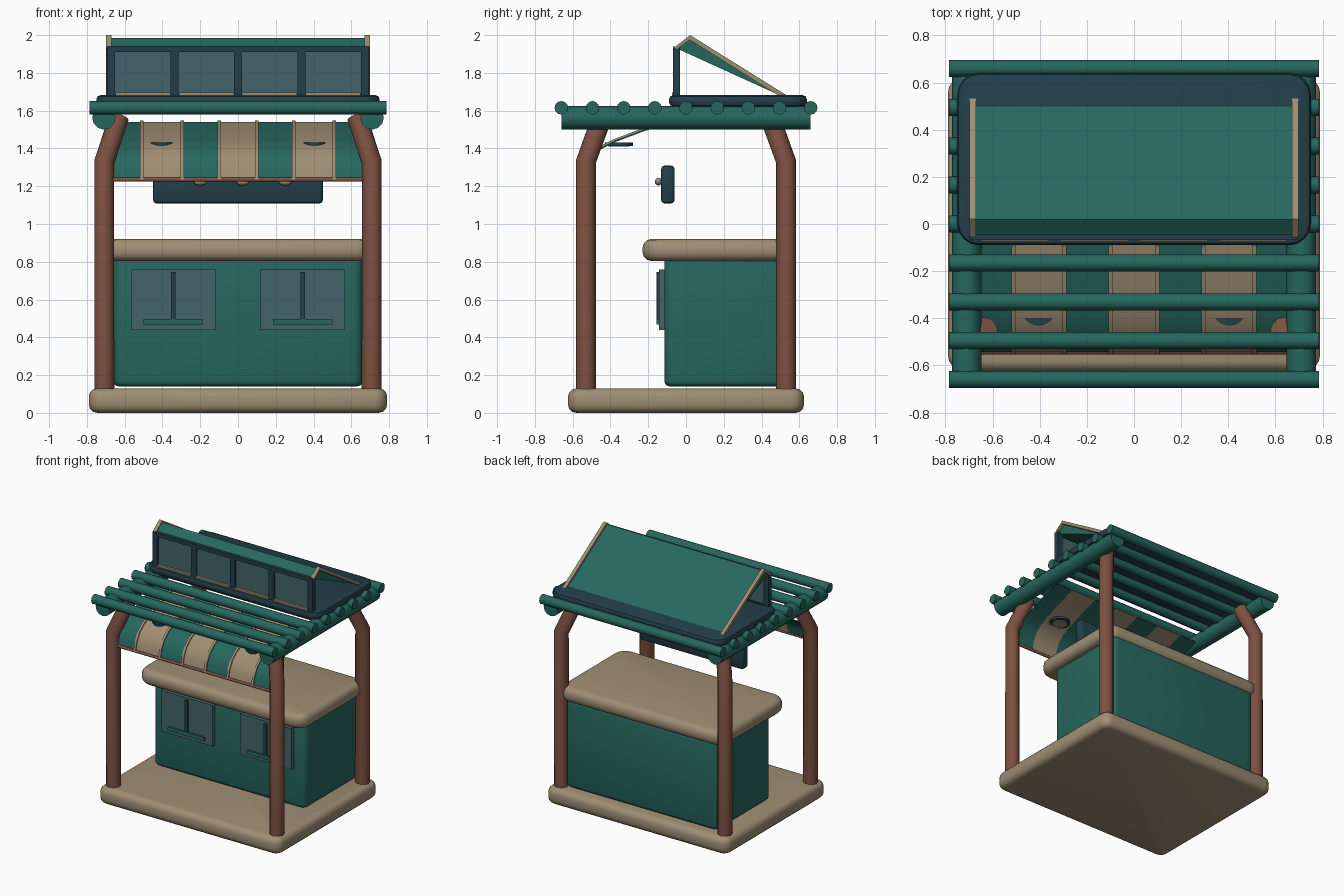
import bpy, bmesh, math
from mathutils import Matrix, Vector

cube = bpy.data.objects.get("Cube")
if cube:
    bpy.data.objects.remove(cube, do_unlink=True)


def material(name, hex_colour):
    srgb = [int(hex_colour[i:i + 2], 16) / 255 for i in (0, 2, 4)]
    rgba = [((c + 0.055) / 1.055) ** 2.4 for c in srgb] + [1]
    m = bpy.data.materials.new(name)
    m.use_nodes = True
    m.diffuse_color = rgba
    m.node_tree.nodes["Principled BSDF"].inputs["Base Color"].default_value = rgba
    return m


TEAL = material("teal paint", "26675e")
TAN = material("tan wood", "9f8e74")
NAVY = material("dark navy", "233f49")
BROWN = material("red brown wood", "7c5041")
GLASS = material("grey glass", "44646a")


def smooth(ob, angle=40):
    bpy.ops.object.select_all(action='DESELECT')
    ob.select_set(True)
    bpy.context.view_layer.objects.active = ob
    bpy.ops.object.shade_smooth_by_angle(angle=math.radians(angle))


def finish(name, bm, *mats, angle=40):
    bmesh.ops.recalc_face_normals(bm, faces=bm.faces)
    me = bpy.data.meshes.new(name)
    bm.to_mesh(me)
    bm.free()
    ob = bpy.data.objects.new(name, me)
    bpy.context.collection.objects.link(ob)
    for m in mats:
        me.materials.append(m)
    smooth(ob, angle)
    return ob


def box(name, x, y, z, mat, corner=0, rim=0, segs=3):
    """Box from ranges, with rounded upright corners and a rounded rim."""
    bm = bmesh.new()
    bmesh.ops.create_cube(bm, size=1)
    for v in bm.verts:
        v.co = [(a + b) / 2 + c * (b - a) for c, (a, b) in zip(v.co, (x, y, z))]
    if corner:
        upright = [e for e in bm.edges
                   if abs(e.verts[0].co.z - e.verts[1].co.z) > 1e-4]
        bmesh.ops.bevel(bm, geom=upright, offset=corner, segments=4,
                        profile=0.5, affect='EDGES')
    if rim:
        bm.normal_update()
        edges = [e for e in bm.edges
                 if sum(abs(f.normal.z) > 0.9 for f in e.link_faces) == 1]
        bmesh.ops.bevel(bm, geom=edges, offset=rim, segments=segs,
                        profile=0.5, affect='EDGES')
    return finish(name, bm, mat)


def tube(name, points, radius, mat):
    cu = bpy.data.curves.new(name, 'CURVE')
    cu.dimensions = '3D'
    cu.bevel_depth = radius
    cu.bevel_resolution = 4
    cu.use_fill_caps = True
    sp = cu.splines.new('POLY')
    sp.points.add(len(points) - 1)
    for p, co in zip(sp.points, points):
        p.co = (*co, 1)
    cu.materials.append(mat)
    ob = bpy.data.objects.new(name, cu)
    bpy.context.collection.objects.link(ob)
    bpy.ops.object.select_all(action='DESELECT')
    ob.select_set(True)
    bpy.context.view_layer.objects.active = ob
    bpy.ops.object.convert(target='MESH')
    smooth(bpy.context.view_layer.objects.active)


def prism(name, profile, x0, x1, mat):
    """Extrude a (y, z) outline along x."""
    bm = bmesh.new()
    face = bm.faces.new([bm.verts.new((x0, y, z)) for y, z in profile])
    ext = bmesh.ops.extrude_face_region(bm, geom=[face])["geom"]
    bmesh.ops.translate(bm, vec=(x1 - x0, 0, 0),
                        verts=[g for g in ext if isinstance(g, bmesh.types.BMVert)])
    return finish(name, bm, mat, angle=25)


def ball(name, centre, size, mat, cylinder=False):
    bm = bmesh.new()
    mtx = Matrix.Translation(centre) @ Matrix.Diagonal((*size, 1))
    if cylinder:
        bmesh.ops.create_cone(bm, cap_ends=True, segments=24, radius1=1,
                              radius2=1, depth=2, matrix=mtx)
    else:
        bmesh.ops.create_uvsphere(bm, u_segments=16, v_segments=8, radius=1, matrix=mtx)
    return finish(name, bm, mat)


# Platform, counter and its worktop
box("platform", (-0.79, 0.79), (-0.625, 0.625), (0, 0.13), TAN, 0.07, 0.045)
box("counter_body", (-0.66, 0.66), (-0.115, 0.56), (0.14, 0.83), TEAL, 0.05, 0.03)
box("counter_top", (-0.72, 0.72), (-0.23, 0.575), (0.805, 0.92), TAN, 0.1, 0.045)

# Counter front panels with a rail and a ledge
for side, s in (("right", -1), ("left", 1)):
    cx = s * 0.342
    box(side + "_panel", (cx - 0.223, cx + 0.223), (-0.143, -0.11), (0.44, 0.76), GLASS)
    box(side + "_panel_rail", (cx - 0.012, cx + 0.012), (-0.155, -0.14), (0.49, 0.745), NAVY)
    box(side + "_panel_ledge", (cx - 0.157, cx + 0.157), (-0.157, -0.14), (0.468, 0.497), TEAL)

# Posts bending inward, and the beams on top of them
for sx in (-1, 1):
    for sy in (-1, 1):
        name = ("front" if sy < 0 else "back") + ("_left" if sx > 0 else "_right") + "_post"
        tube(name, [(sx * 0.708, sy * 0.53, 0.1), (sx * 0.708, sy * 0.53, 1.33),
                    (sx * 0.63, sy * 0.445, 1.565)], 0.053, BROWN)
    tube("beam", [(sx * 0.71, -0.66, 1.562), (sx * 0.71, 0.66, 1.562)], 0.062, TEAL)

# Roof slats
for i in range(9):
    y = -0.66 + i * 0.165
    tube("roof_slat", [(-0.785, y, 1.615), (0.785, y, 1.615)], 0.036, TEAL)

# Roof hood: base, window frame, panes, wedge roof and trims
box("hood_base", (-0.75, 0.75), (-0.09, 0.64), (1.622, 1.682), NAVY, 0.09, 0.022, 2)
for z0, z1 in ((1.672, 1.69), (1.91, 1.94)):
    box("window_rail", (-0.69, 0.69), (-0.068, -0.032), (z0, z1), NAVY)
for i in range(5):
    x = (i - 2) * 0.336
    box("window_mullion", (x - 0.022, x + 0.022), (-0.068, -0.032), (1.68, 1.94), NAVY)
for i in range(4):
    x = (i - 1.5) * 0.336
    box("window_pane", (x - 0.147, x + 0.147), (-0.056, -0.044), (1.685, 1.915), GLASS)
    box("window_sill", (x - 0.143, x + 0.143), (-0.073, -0.055), (1.68, 1.695), TAN)
prism("hood_roof", [(-0.055, 1.932), (0.02, 1.985), (0.51, 1.675)], -0.675, 0.675, TEAL)
for s in (-1, 1):
    prism("hood_trim", [(-0.062, 1.935), (0.022, 2.0), (0.535, 1.68), (0.49, 1.68),
                        (0.02, 1.975), (-0.05, 1.925)], s * 0.67, s * 0.698, TAN)

# Striped awning
PROFILE = [(-0.545, 1.235), (-0.532, 1.3), (-0.5, 1.36), (-0.45, 1.405),
           (-0.38, 1.44), (-0.23, 1.497), (-0.09, 1.54)]


def awning_sheet(name, xs, lift, thick, *mats):
    """Bent sheet along the profile, its colours alternating across x."""
    bm = bmesh.new()
    rows = []
    for i, p in enumerate(PROFILE):
        a, b = PROFILE[max(i - 1, 0)], PROFILE[min(i + 1, len(PROFILE) - 1)]
        n = Vector((a[1] - b[1], b[0] - a[0])).normalized()
        rows.append([[bm.verts.new((x, p[0] + n.x * h, p[1] + n.y * h)) for x in xs]
                     for h in (lift, lift - thick)])
    last = len(xs) - 1
    for k in range(last):
        quads = []
        for r, q in zip(rows, rows[1:]):
            quads += [(r[h][k], r[h][k + 1], q[h][k + 1], q[h][k]) for h in (0, 1)]
            for end, used in ((0, k == 0), (last, k == last - 1)):
                if used:
                    quads.append((r[0][end], q[0][end], q[1][end], r[1][end]))
        for r in (rows[0], rows[-1]):
            quads.append((r[0][k], r[0][k + 1], r[1][k + 1], r[1][k]))
        for vs in quads:
            bm.faces.new(vs).material_index = k % len(mats)
    return finish(name, bm, *mats)


EDGES = [-0.51, -0.295, -0.1, 0.1, 0.295, 0.51]
awning_sheet("awning", [-0.66] + EDGES + [0.66], 0, 0.008, TEAL, TAN)
for x in EDGES:
    awning_sheet("awning_seam", [x - 0.009, x + 0.009], 0.009, 0.012, TAN)
tube("awning_rod", [(-0.67, -0.543, 1.235), (0.67, -0.543, 1.235)], 0.011, BROWN)

# Round lamps under the awning
for s in (-1, 1):
    ball("lamp", (s * 0.405, -0.355, 1.422), (0.075, 0.075, 0.009), NAVY, True)
    ball("lamp_lens", (s * 0.405, -0.355, 1.412), (0.055, 0.055, 0.003), TAN, True)

# Hanging sign board with knobs
box("hanging_board", (-0.45, 0.45), (-0.132, -0.06), (1.108, 1.31), NAVY, 0.02, 0.02, 2)
for x in (-0.2, 0.025, 0.25):
    ball("board_knob", (x, -0.145, 1.224), (0.035, 0.02, 0.02), TAN)
